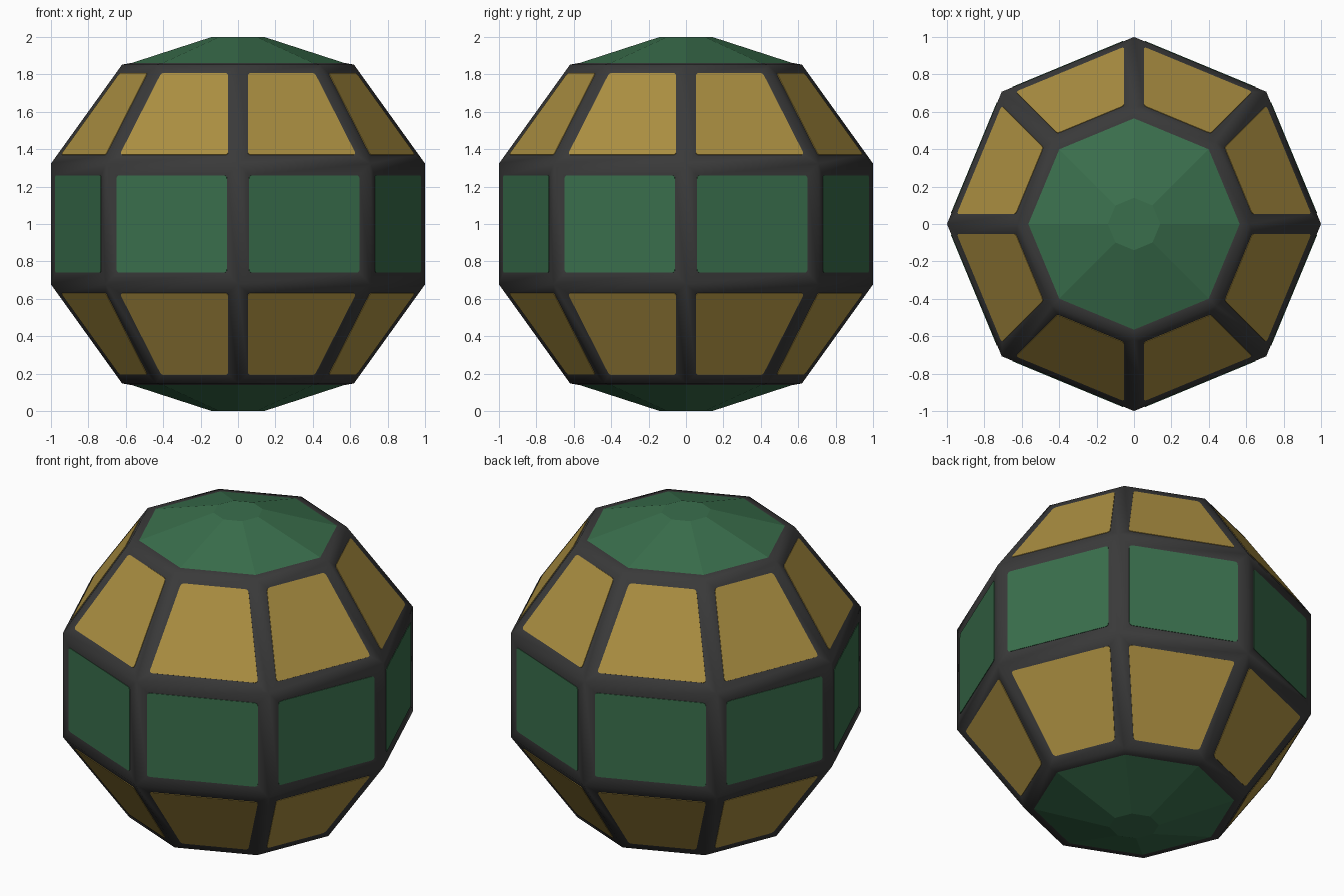
import bpy, bmesh, math
from mathutils import Vector

if "Cube" in bpy.data.objects:
    bpy.data.objects.remove(bpy.data.objects["Cube"])

SIDES = 8
PROFILE = [(0.565, 0.138), (0.62, 0.148), (1.0, 0.677), (1.0, 1.323), (0.62, 1.852), (0.565, 1.862)]


def material(name, rgb):
    m = bpy.data.materials.new(name)
    m.diffuse_color = (*rgb, 1)
    m.use_nodes = True
    m.node_tree.nodes["Principled BSDF"].inputs["Base Color"].default_value = m.diffuse_color
    return m


DARK = material("dark frame", (0.042, 0.042, 0.042))
GREEN = material("green", (0.042, 0.158, 0.073))
GOLD = material("gold", (0.41, 0.275, 0.053))


def ring(bm, r, z):
    return [bm.verts.new((r * math.cos(i * math.tau / SIDES), r * math.sin(i * math.tau / SIDES), z))
            for i in range(SIDES)]


def loft(bm, profile):
    """Octagonal bands through (radius, height) points; returns a list of faces per band."""
    rings = [ring(bm, r, z) for r, z in profile]
    bands = []
    for a, b in zip(rings, rings[1:]):
        bands.append([bm.faces.new((a[i], a[(i + 1) % SIDES], b[(i + 1) % SIDES], b[i]))
                      for i in range(SIDES)])
    return rings, bands


def finish(bm, name, mat, smooth=False):
    bmesh.ops.recalc_face_normals(bm, faces=bm.faces)
    for f in bm.faces:
        f.smooth = smooth
    me = bpy.data.meshes.new(name)
    bm.to_mesh(me)
    bm.free()
    me.materials.append(mat)
    ob = bpy.data.objects.new(name, me)
    bpy.context.collection.objects.link(ob)
    return ob


def rounded(corners, radius=0.02, steps=3):
    """Polygon with each corner replaced by a small curve."""
    pts = []
    n = len(corners)
    for i, c in enumerate(corners):
        p = c + (corners[i - 1] - c).normalized() * radius
        q = c + (corners[(i + 1) % n] - c).normalized() * radius
        for k in range(steps + 1):
            t = k / steps
            pts.append(p * (1 - t) ** 2 + c * 2 * t * (1 - t) + q * t * t)
    return pts


# Frame: faceted shell with softened bars around every panel
bm = bmesh.new()
rings, bands = loft(bm, PROFILE)
bm.normal_update()
panels = {}
for band, name, width in ((1, "lower_panels", 0.055), (2, "middle_panels", 0.063), (3, "upper_panels", 0.055)):
    bmesh.ops.inset_individual(bm, faces=bands[band], thickness=width, use_even_offset=True)
    panels[name] = [([v.co.copy() for v in f.verts], f.normal.copy()) for f in bands[band]]
finish(bm, "frame", DARK, smooth=True)

# Panels: thin rounded plates lying on the frame
for name, plates in panels.items():
    bm = bmesh.new()
    for corners, normal in plates:
        outline = rounded(corners)
        low = [bm.verts.new(p) for p in outline]
        high = [bm.verts.new(p + normal * 0.003) for p in outline]
        bm.faces.new(high)
        n = len(low)
        for i in range(n):
            j = (i + 1) % n
            bm.faces.new((low[i], low[j], high[j], high[i]))
    finish(bm, name, GREEN if name == "middle_panels" else GOLD)

# Caps: shallow octagonal domes with a small flat centre
for name, profile in (("top_cap", [(0.565, 1.862), (0.14, 2.0)]),
                      ("bottom_cap", [(0.565, 0.138), (0.14, 0.0)])):
    bm = bmesh.new()
    rings, _ = loft(bm, profile)
    for r in rings:
        bm.faces.new(r)
    finish(bm, name, GREEN)
